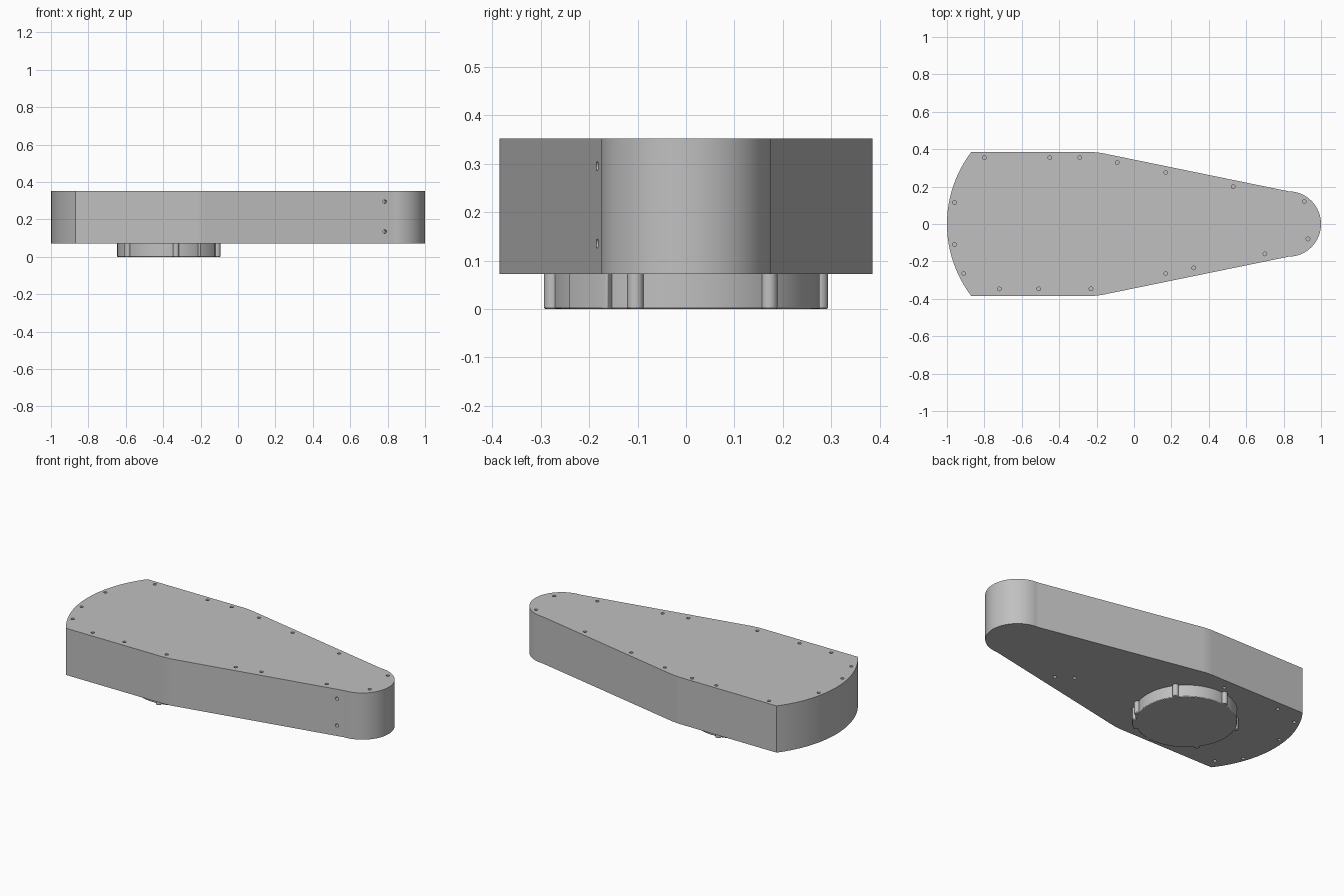
import bpy, bmesh, math
from mathutils import Matrix, Vector

cube = bpy.data.objects.get("Cube")
if cube:
    bpy.data.objects.remove(cube)

grey = bpy.data.materials.new("plain grey")
grey.use_nodes = True
colour = (0.53, 0.53, 0.53, 1)
grey.diffuse_color = colour
grey.node_tree.nodes["Principled BSDF"].inputs["Base Color"].default_value = colour

BASE, TOP = 0.072, 0.352
HUB_X = -0.37


def make_object(name, bm):
    bmesh.ops.recalc_face_normals(bm, faces=bm.faces)
    mesh = bpy.data.meshes.new(name)
    bm.to_mesh(mesh)
    bm.free()
    mesh.materials.append(grey)
    ob = bpy.data.objects.new(name, mesh)
    bpy.context.collection.objects.link(ob)
    return ob


def prism(name, outline, low, high):
    bm = bmesh.new()
    face = bm.faces.new([bm.verts.new((x, y, low)) for x, y in outline])
    solid = bmesh.ops.extrude_face_region(bm, geom=[face])["geom"]
    moved = [v for v in solid if isinstance(v, bmesh.types.BMVert)]
    bmesh.ops.translate(bm, verts=moved, vec=(0, 0, high - low))
    return make_object(name, bm)


def arc(cx, cy, radius, start, end, steps):
    angles = [math.radians(start + (end - start) * i / steps) for i in range(steps + 1)]
    return [(cx + radius * math.cos(a), cy + radius * math.sin(a)) for a in angles]


def activate(ob):
    bpy.ops.object.select_all(action="DESELECT")
    ob.select_set(True)
    bpy.context.view_layer.objects.active = ob


def smooth(ob):
    activate(ob)
    bpy.ops.object.shade_smooth_by_angle(angle=math.radians(35))
    weighted = ob.modifiers.new("even shading", "WEIGHTED_NORMAL")
    weighted.keep_sharp = True


# Housing outline: tapered body, round nose, broad curved tail
nose = arc(0.825, 0, 0.175, -90, 90, 32)
shoulder = [(-0.17, 0.379), (-0.2, 0.383), (-0.23, 0.385)]
tail_radius = 0.635
half_angle = math.degrees(math.asin(0.385 / tail_radius))
tail = arc(tail_radius - 1, 0, tail_radius, 180 - half_angle, 180 + half_angle, 24)
front_shoulder = [(x, -y) for x, y in reversed(shoulder)]
housing = prism("housing", nose + shoulder + tail + front_shoulder, BASE, TOP)

# Screw holes in the lid, the underside and the slanted front wall
lid_holes = [(-0.8, 0.355), (-0.45, 0.355), (-0.29, 0.355), (-0.09, 0.328),
             (0.17, 0.275), (0.53, 0.2), (0.91, 0.12), (0.93, -0.08),
             (0.7, -0.16), (0.32, -0.235), (0.17, -0.265), (-0.23, -0.347),
             (-0.51, -0.347), (-0.72, -0.347), (-0.91, -0.265),
             (-0.96, -0.11), (-0.96, 0.115)]
under_holes = [(0.41, -0.18), (0.32, -0.12), (-0.37, 0.32), (-0.74, 0.33),
               (-0.9, 0.28), (-0.96, 0.08), (-0.94, -0.2), (-0.84, -0.32)]
drill = bmesh.new()


def add_hole(point, direction):
    turn = Vector(direction).to_track_quat("Z", "Y").to_matrix().to_4x4()
    bmesh.ops.create_cone(drill, cap_ends=True, segments=16, radius1=0.01,
                          radius2=0.01, depth=0.08,
                          matrix=Matrix.Translation(point) @ turn)


for x, y in lid_holes:
    add_hole((x, y, TOP), (0, 0, 1))
for x, y in under_holes:
    add_hole((x, y, BASE), (0, 0, 1))
for z in (0.135, 0.295):
    add_hole((0.785, -0.184, z), (0.2, -1, 0))
drill_ob = make_object("hole_cutter", drill)
drill_ob.hide_render = True
cut = housing.modifiers.new("holes", "BOOLEAN")
cut.operation = "DIFFERENCE"
cut.solver = "EXACT"
cut.object = drill_ob
activate(housing)
bpy.ops.object.modifier_apply(modifier=cut.name)
bpy.data.objects.remove(drill_ob)
smooth(housing)


def hub_part(name, outline):
    ob = prism(name, outline, 0, BASE + 0.005)
    bevel = ob.modifiers.new("soft edge", "BEVEL")
    bevel.width = 0.004
    bevel.segments = 2
    bevel.limit_method = "ANGLE"
    bevel.angle_limit = math.radians(50)
    smooth(ob)


# Round hub beneath the housing with six lugs and one wider pad
hub_part("hub", arc(HUB_X, 0, 0.276, 0, 360, 72)[:-1])
for i in range(6):
    a = math.radians(-22 + 60 * i)
    lug = arc(HUB_X + 0.279 * math.cos(a), 0.279 * math.sin(a), 0.017, 0, 360, 20)
    hub_part(f"hub_lug_{i + 1}", lug[:-1])
pad = arc(HUB_X, 0, 0.295, -55.5, -33.5, 8) + arc(HUB_X, 0, 0.24, -33.5, -55.5, 8)
hub_part("hub_pad", pad)
